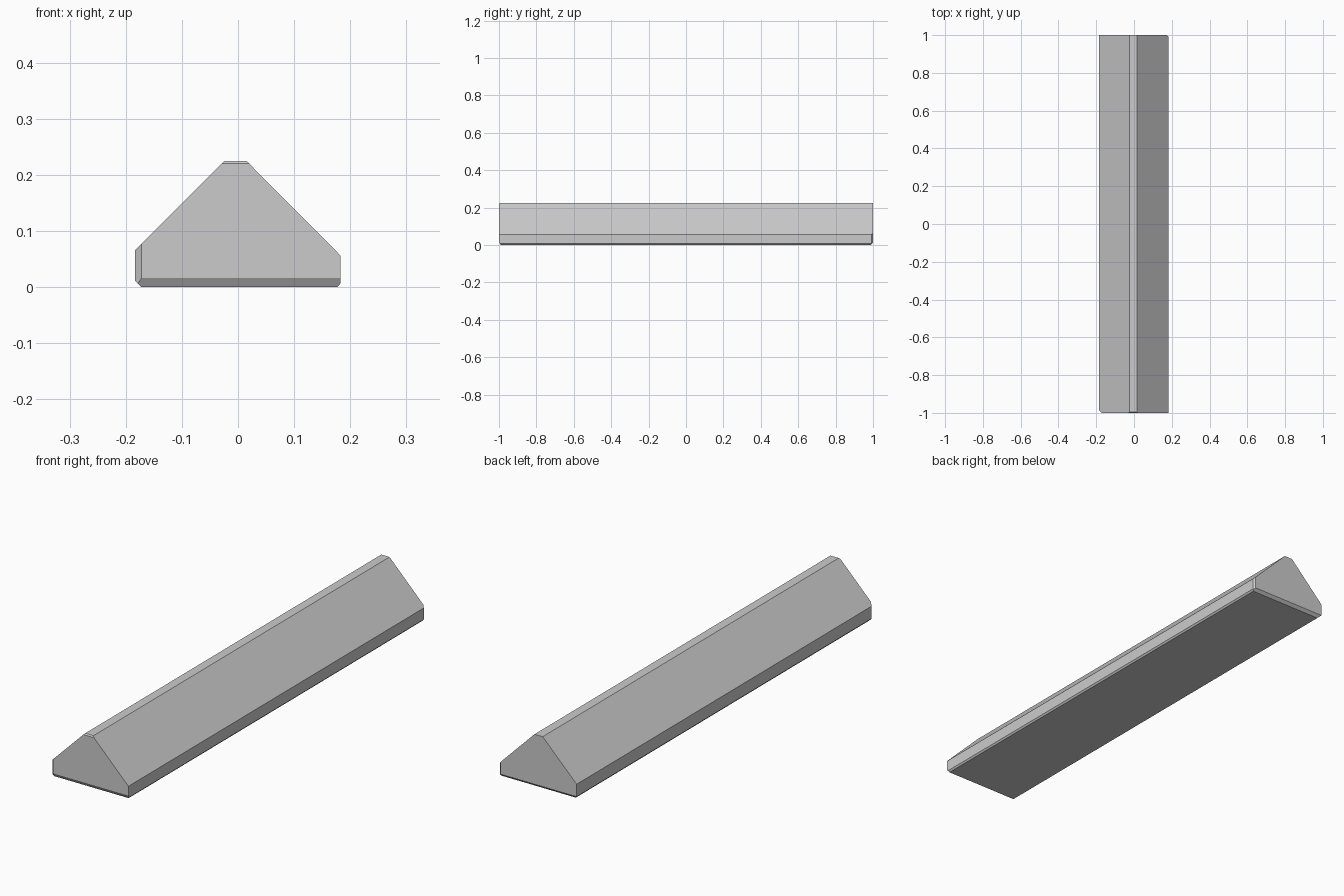
import bpy, bmesh
from mathutils import Vector

if "Cube" in bpy.data.objects:
    bpy.data.objects.remove(bpy.data.objects["Cube"])

# Ridge cross-section (x, z), slightly lopsided with worn bottom edges
profile = [(-0.172, 0), (0.177, 0), (0.183, 0.007), (0.183, 0.056),
           (0.015, 0.225), (-0.024, 0.225), (-0.184, 0.065), (-0.184, 0.012)]

bm = bmesh.new()
base = bm.faces.new([bm.verts.new((x, -1, z)) for x, z in profile])
ext = bmesh.ops.extrude_face_region(bm, geom=[base])
bmesh.ops.translate(bm, vec=(0, 2, 0),
                    verts=[g for g in ext["geom"] if isinstance(g, bmesh.types.BMVert)])
bmesh.ops.recalc_face_normals(bm, faces=bm.faces[:])


def chamfer(point, normal):
    """Slice off everything beyond a plane and cap the cut."""
    cut = bmesh.ops.bisect_plane(bm, geom=bm.verts[:] + bm.edges[:] + bm.faces[:],
                                 plane_co=point, plane_no=Vector(normal).normalized(),
                                 clear_outer=True)
    edges = [g for g in cut["geom_cut"] if isinstance(g, bmesh.types.BMEdge)]
    bmesh.ops.contextual_create(bm, geom=edges)


# Chipped end edges: front bottom, front left, front ridge, back bottom, back right
chamfer((0, -1, 0.016), (0, -0.016, -0.010))
chamfer((-0.172, -1, 0), (-1, -1, 0))
chamfer((0, -1, 0.220), (0, -1, 1))
chamfer((0, 1, 0.012), (0, 1, -1))
chamfer((0.175, 1, 0), (1, 0.9, 0))

bmesh.ops.recalc_face_normals(bm, faces=bm.faces[:])
mesh = bpy.data.meshes.new("ridge_beam")
bm.to_mesh(mesh)
bm.free()
beam = bpy.data.objects.new("ridge_beam", mesh)
bpy.context.collection.objects.link(beam)
